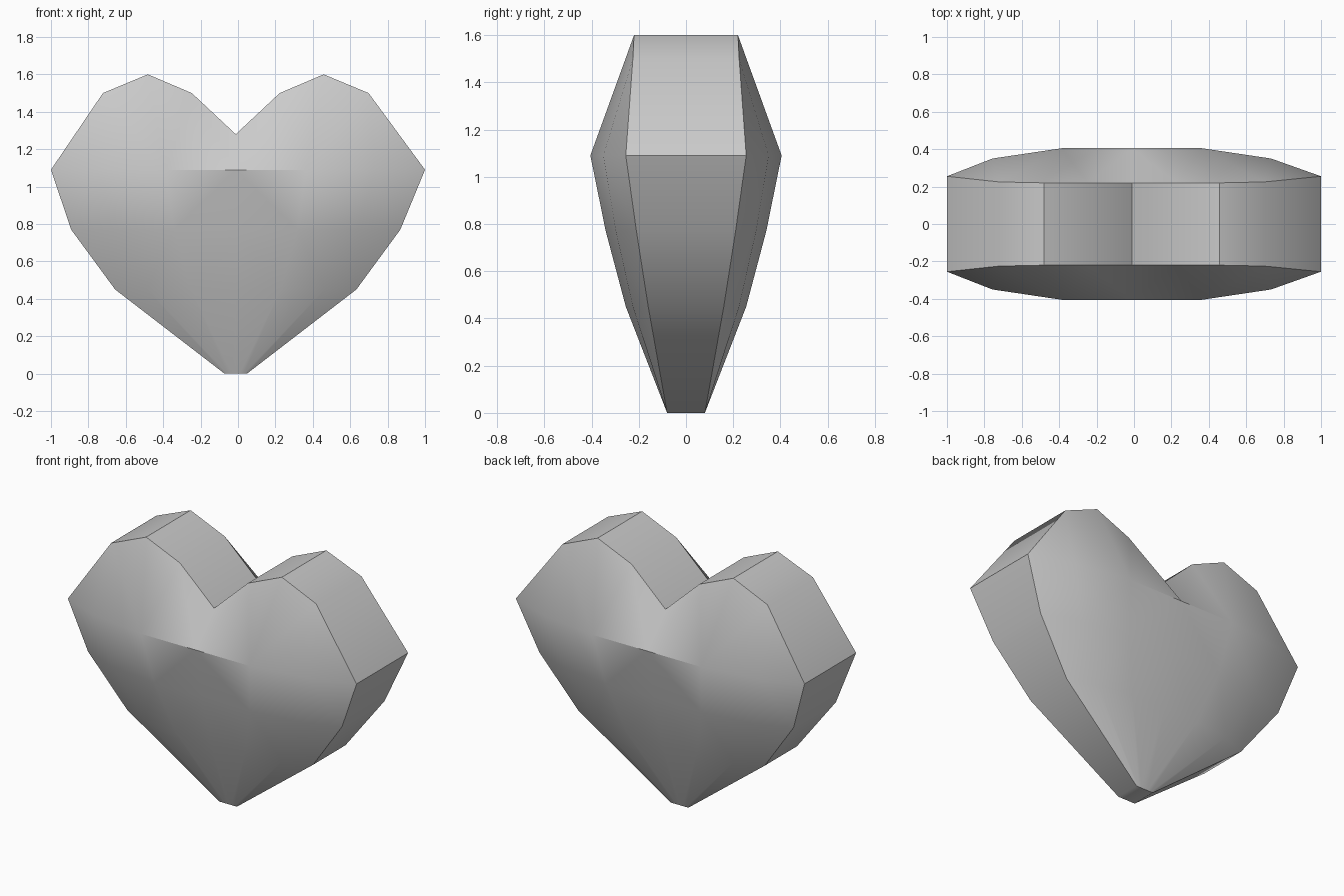
import bpy, bmesh, math

if "Cube" in bpy.data.objects:
    bpy.data.objects.remove(bpy.data.objects["Cube"])

# Rows of (x, half depth, z), from the centre line out to the rim
rows = [
    [(0, .405, 1.09), (.375, .405, 1.09), (.745, .35, 1.09), (1, .255, 1.09)],
    [(0, .34, .77), (.33, .34, .77), (.65, .297, .77), (.88, .21, .77)],
    [(0, .255, .45), (.24, .255, .45), (.475, .225, .45), (.645, .16, .45)],
    [(0, .08, 0), (.022, .08, 0), (.045, .08, 0), (.06, .08, 0)],
]
# Lobe rim from the notch to the outside
lobe = [(0, .22, 1.28), (.235, .22, 1.5), (.47, .22, 1.6), (.71, .225, 1.5)]

# Faces of one quarter of the heart
top = rows[0]
faces = [
    (top[0], top[1], lobe[1], lobe[0]),
    (top[1], lobe[2], lobe[1]),
    (top[1], top[2], lobe[3], lobe[2]),
    (top[2], top[3], lobe[3]),
]
for a, b in zip(rows, rows[1:]):
    for i in range(3):
        faces.append((a[i], b[i], b[i + 1], a[i + 1]))
rim = lobe + [r[3] for r in rows] + [rows[-1][0]]

bm = bmesh.new()


def add_face(points):
    bm.faces.new([bm.verts.new(p) for p in points])


def place(p, side, depth):
    # The middle of the heart sits slightly left of the widest points
    x = side * p[0] - (.012 if p[0] < 1 else 0)
    return (x, depth * p[1], p[2])


for side in (-1, 1):
    # Front and back domes
    for depth in (-1, 1):
        for f in faces:
            add_face([place(p, side, depth) for p in f])
    # Flat band around the edge
    for p, q in zip(rim, rim[1:]):
        add_face([place(p, side, -1), place(q, side, -1),
                  place(q, side, 1), place(p, side, 1)])

bmesh.ops.remove_doubles(bm, verts=bm.verts, dist=.001)
bmesh.ops.recalc_face_normals(bm, faces=bm.faces)
mesh = bpy.data.meshes.new("heart")
bm.to_mesh(mesh)
bm.free()
heart = bpy.data.objects.new("heart", mesh)
bpy.context.collection.objects.link(heart)

# Smooth domes with a crisp rim
bpy.context.view_layer.objects.active = heart
heart.select_set(True)
bpy.ops.object.shade_smooth_by_angle(angle=math.radians(40))
